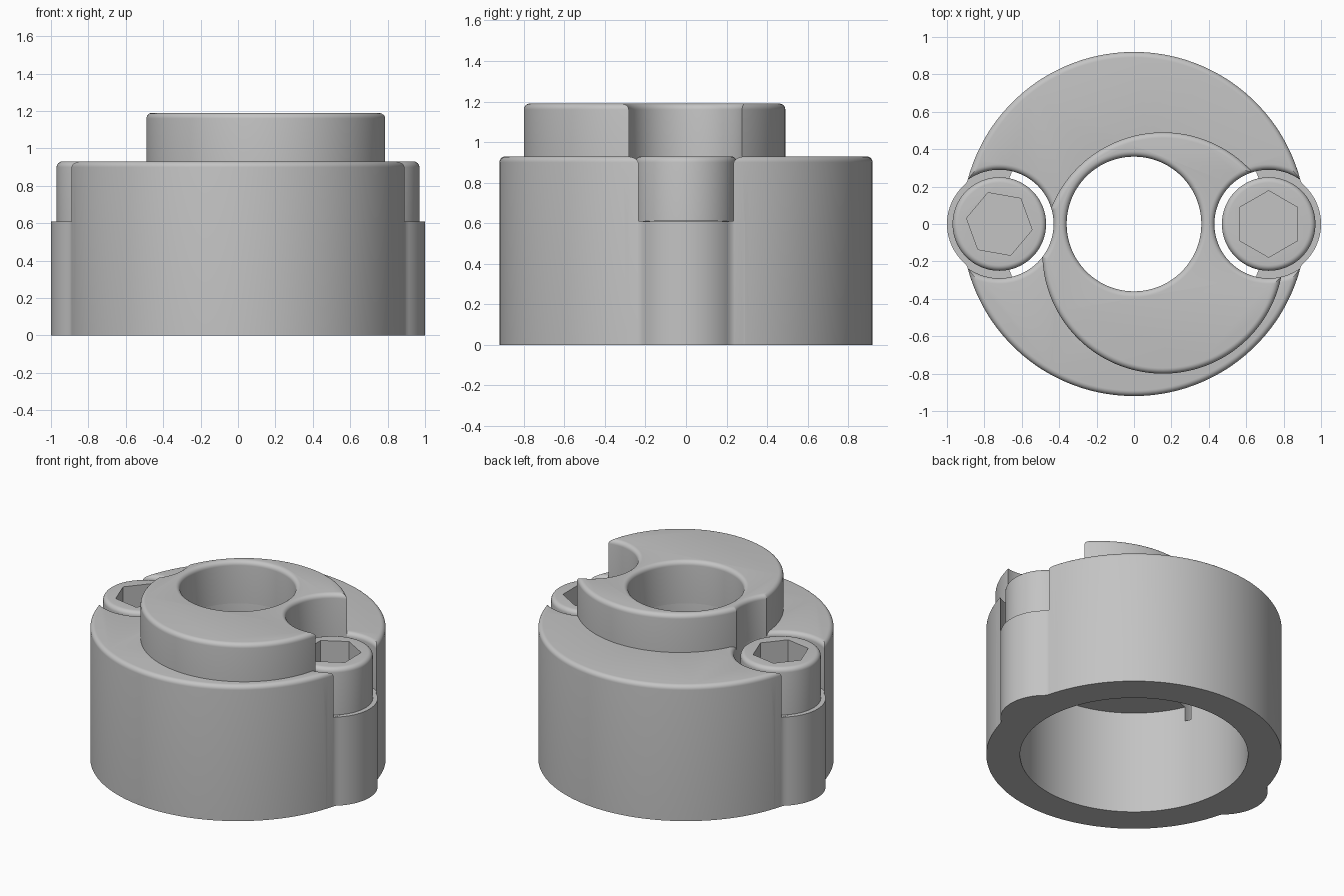
import bpy, bmesh
from math import sin, cos, pi, radians

if "Cube" in bpy.data.objects:
    bpy.data.objects.remove(bpy.data.objects["Cube"], do_unlink=True)

grey = bpy.data.materials.new("machined_grey")
grey.use_nodes = True
COLOUR = (0.55, 0.55, 0.55, 1)
grey.diffuse_color = COLOUR
grey.node_tree.nodes["Principled BSDF"].inputs["Base Color"].default_value = COLOUR

FILLET = 0.03
BORE_R, BORE_TOP = 0.71, 0.71
SCREW_X, POCKET_R, FLOOR = 0.72, 0.29, 0.61
BODY_TOP, BOSS_TOP = 0.93, 1.19
ANGLES = [i * pi / 12 for i in range(7)]


def make_object(name, bm):
    bmesh.ops.recalc_face_normals(bm, faces=bm.faces)
    mesh = bpy.data.meshes.new(name)
    bm.to_mesh(mesh)
    bm.free()
    mesh.materials.append(grey)
    obj = bpy.data.objects.new(name, mesh)
    bpy.context.collection.objects.link(obj)
    return obj


def lathe(name, profile, x=0, y=0, sides=144, phase=0):
    """Closed solid of revolution from (radius, height) pairs, bottom to top."""
    bm = bmesh.new()
    rings = []
    for r, z in profile:
        turns = [phase + 2 * pi * i / sides for i in range(sides)]
        rings.append([bm.verts.new((x + r * cos(a), y + r * sin(a), z)) for a in turns])
    for low, high in zip(rings, rings[1:]):
        for i in range(sides):
            j = (i + 1) % sides
            bm.faces.new((low[i], low[j], high[j], high[i]))
    bm.faces.new(rings[0])
    bm.faces.new(rings[-1])
    return make_object(name, bm)


def rounded(name, r, bottom, top, x=0, y=0):
    """Cylinder with a filleted top rim."""
    arc = [(r - FILLET + FILLET * cos(a), top - FILLET + FILLET * sin(a)) for a in ANGLES]
    return lathe(name, [(r, bottom)] + arc, x, y)


def flared_cutter(r, bottom, top, x=0):
    """Hole cutter that leaves a filleted rim at the given top."""
    arc = [(r + FILLET - FILLET * cos(a), top - FILLET + FILLET * sin(a)) for a in ANGLES]
    return lathe("cutter", [(r, bottom)] + arc + [(r + FILLET, top + 0.1)], x)


def prism(name, points, bottom, top):
    bm = bmesh.new()
    face = bm.faces.new([bm.verts.new((px, py, bottom)) for px, py in points])
    new = bmesh.ops.extrude_face_region(bm, geom=[face])["geom"]
    bmesh.ops.translate(bm, vec=(0, 0, top - bottom),
                        verts=[v for v in new if isinstance(v, bmesh.types.BMVert)])
    return make_object(name, bm)


def combine(target, tool, operation="DIFFERENCE"):
    tool.hide_render = True
    mod = target.modifiers.new("bool", "BOOLEAN")
    mod.operation, mod.solver, mod.object = operation, "EXACT", tool
    bpy.context.view_layer.objects.active = target
    bpy.ops.object.modifier_apply(modifier=mod.name)
    bpy.data.objects.remove(tool, do_unlink=True)


def bore_cutter():
    return lathe("cutter", [(BORE_R, -0.1), (BORE_R, BORE_TOP)])


# Body with a screw lobe on each side, hollowed from below
body = rounded("body", 0.92, 0, BODY_TOP)
for side in (-1, 1):
    tip = [(SCREW_X + 0.28 * cos(radians(a)), 0.28 * sin(radians(a))) for a in range(-50, 51, 4)]
    blend = [(0.887, 0.238), (0.879, 0.26), (0.873, 0.29), (0.6, 0.29)]
    outline = [(px, -py) for px, py in reversed(blend)] + tip + blend
    lobe = prism("lobe", [(side * px, py) for px, py in outline], 0, FLOOR - 0.001)
    combine(body, lobe, "UNION")
combine(body, bore_cutter())
combine(body, flared_cutter(0.36, 0.5, BODY_TOP))

# Offset round boss on top
boss = rounded("offset_boss", 0.645, BODY_TOP - FILLET, BOSS_TOP, 0.155, -0.155)
combine(boss, flared_cutter(0.36, 0.5, BOSS_TOP))

# Screw pockets through both
for side in (-1, 1):
    combine(body, flared_cutter(POCKET_R, FLOOR, BODY_TOP, side * SCREW_X))
    combine(boss, flared_cutter(POCKET_R, FLOOR, BOSS_TOP, side * SCREW_X))

# Socket screws, trimmed flush with the bore
parts = [body, boss]
for name, x, phase in (("right_screw", -SCREW_X, -10), ("left_screw", SCREW_X, 30)):
    screw = rounded(name, 0.25, FLOOR, BODY_TOP, x)
    combine(screw, lathe("cutter", [(0.178, 0.74), (0.178, 1.1)], x, 0, 6, radians(phase)))
    combine(screw, bore_cutter())
    parts.append(screw)

# Smooth curved surfaces, keep hard edges
bpy.ops.object.select_all(action="DESELECT")
for part in parts:
    part.select_set(True)
    bpy.context.view_layer.objects.active = part
bpy.ops.object.shade_smooth_by_angle(angle=radians(30))
